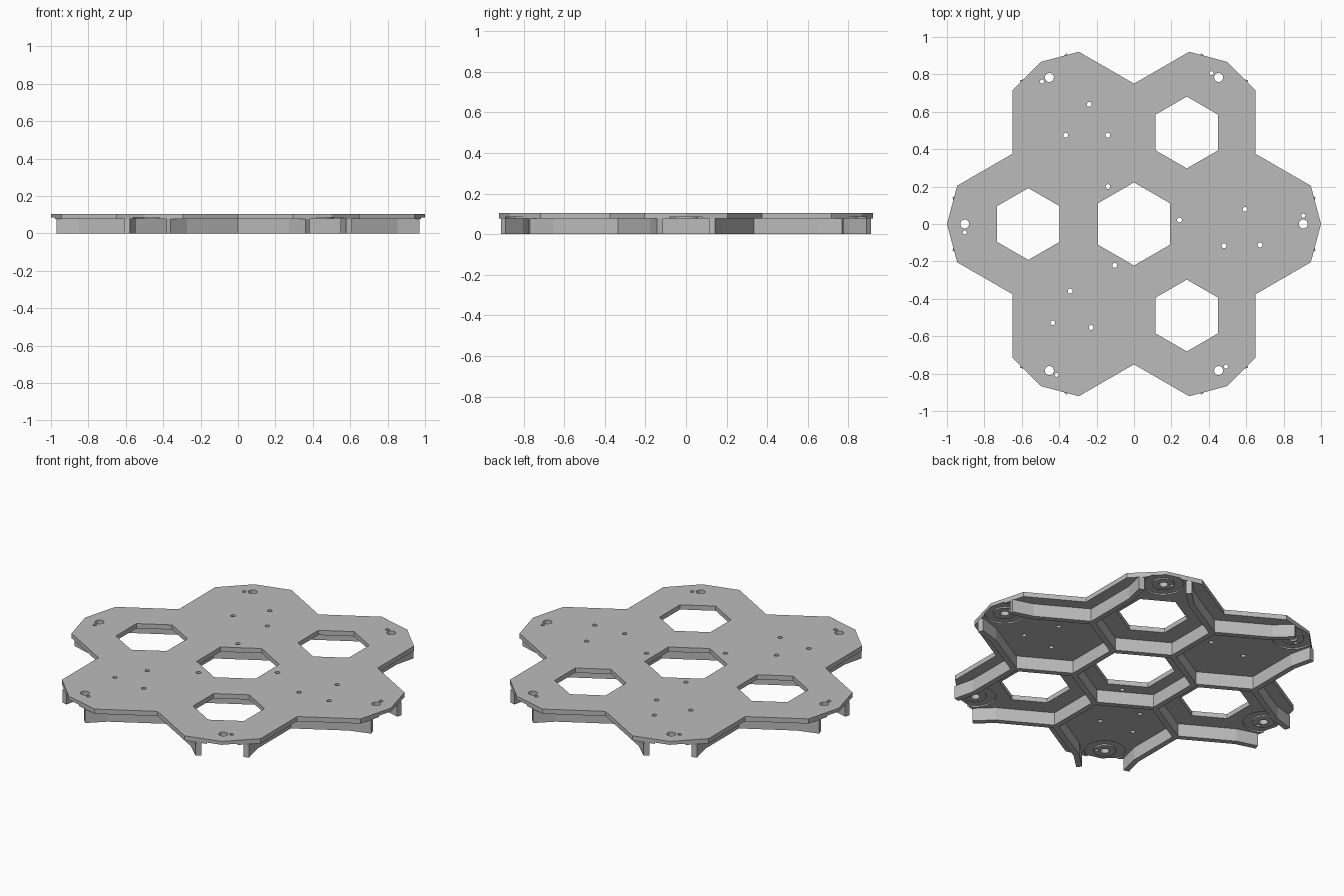
import bpy, bmesh, math
from mathutils import Vector, Matrix

cube = bpy.data.objects.get("Cube")
if cube:
    bpy.data.objects.remove(cube, do_unlink=True)

TOP, UNDER = 0.104, 0.076      # plate faces
PITCH = 0.565                  # distance between cell centres
CORNER = PITCH / math.sqrt(3)  # cell corner radius
WALL = 0.032                   # rib thickness

grey = bpy.data.materials.new("mid_grey")
grey.use_nodes = True
grey.diffuse_color = (0.5, 0.5, 0.5, 1)
grey.node_tree.nodes["Principled BSDF"].inputs["Base Color"].default_value = (0.5, 0.5, 0.5, 1)


def turn(x, y, degrees):
    return Matrix.Rotation(math.radians(degrees), 2) @ Vector((x, y))


def prism(bm, points, low, high):
    """Extrude a counter-clockwise outline between two heights."""
    base = bm.faces.new([bm.verts.new((x, y, low)) for x, y in points])
    base.normal_flip()
    made = bmesh.ops.extrude_face_region(bm, geom=[base], use_keep_orig=True)
    verts = [v for v in made["geom"] if isinstance(v, bmesh.types.BMVert)]
    bmesh.ops.translate(bm, vec=(0, 0, high - low), verts=verts)


def ring(centre, radius, sides, start=0):
    return [Vector(centre) + turn(radius, 0, start + 360 * i / sides) for i in range(sides)]


def finish(bm, name):
    bmesh.ops.recalc_face_normals(bm, faces=bm.faces)
    mesh = bpy.data.meshes.new(name)
    bm.to_mesh(mesh)
    bm.free()
    mesh.materials.append(grey)
    obj = bpy.data.objects.new(name, mesh)
    bpy.context.collection.objects.link(obj)
    return obj


def cut(obj, cutter):
    mod = obj.modifiers.new("cut", "BOOLEAN")
    mod.operation, mod.solver, mod.object = "DIFFERENCE", "EXACT", cutter
    bpy.context.view_layer.objects.active = obj
    bpy.ops.object.modifier_apply(modifier=mod.name)
    bpy.data.objects.remove(cutter, do_unlink=True)


# Six-lobed plate outline
outline = []
for k in range(6):
    for x, y in ((0.945, -0.205), (1.0, 0), (0.945, 0.205), (0.65, 0.375)):
        outline.append(turn(x, y, 60 * k))
bm = bmesh.new()
prism(bm, outline, UNDER, TOP)
plate = finish(bm, "plate")

# Shallow round recesses under each lobe
bm = bmesh.new()
for k in range(6):
    prism(bm, ring(turn(0.905, 0, 60 * k), 0.11, 32), 0, UNDER + 0.008)
cut(plate, finish(bm, "recess_cutter"))

# Hexagonal openings, bolt holes, pin holes and small fixing holes
bm = bmesh.new()
prism(bm, ring((0, 0), 0.222, 6, 30), 0, 0.2)
for k in range(3):
    prism(bm, ring(turn(PITCH, 0, 60 + 120 * k), 0.192, 6, 30), 0, 0.2)
    for x, y in ((-0.24, 0.64), (-0.365, 0.475), (-0.14, 0.475), (-0.14, 0.2)):
        prism(bm, ring(turn(x, y, 120 * k), 0.013, 16), 0, 0.2)
for k in range(6):
    prism(bm, ring(turn(0.905, 0, 60 * k), 0.024, 24), 0, 0.2)
    prism(bm, ring(turn(0.905, 0.045, 60 * k), 0.011, 16), 0, 0.2)
cut(plate, finish(bm, "hole_cutter"))

# Raised collars around the bolt holes
bm = bmesh.new()
for k in range(6):
    prism(bm, ring(turn(0.905, 0, 60 * k), 0.06, 32), UNDER, UNDER + 0.009)
collars = finish(bm, "bolt_collars")
bm = bmesh.new()
for k in range(6):
    prism(bm, ring(turn(0.905, 0, 60 * k), 0.024, 24), 0, 0.2)
    prism(bm, ring(turn(0.905, 0.045, 60 * k), 0.011, 16), 0, 0.2)
cut(collars, finish(bm, "collar_cutter"))


# Honeycomb ribs below the plate
def rib(bm, a, b, grow_a, grow_b):
    along = (b - a).normalized()
    side = Vector((-along.y, along.x)) * WALL / 2
    a, b = a - along * grow_a, b + along * grow_b
    prism(bm, [a - side, b - side, b + side, a + side], 0, UNDER)


bm = bmesh.new()
mitre = WALL / 2 * math.tan(math.radians(30))
for k in range(6):
    inner = turn(CORNER, 0, 30 + 60 * k)
    following = turn(CORNER, 0, 90 + 60 * k)
    outer = turn(2 * CORNER, 0, 30 + 60 * k)
    rib(bm, inner, following, mitre, mitre)
    rib(bm, inner, outer, 0, mitre)
    for sign in (-1, 1):
        lobe = 30 + sign * 30 + 60 * k
        bend = turn(1.5 * PITCH, -sign * CORNER / 2, lobe)
        end = turn(0.966, -sign * 0.128, lobe)
        rib(bm, outer, bend, mitre, 0.003)
        rib(bm, bend, end, 0.003, 0)
finish(bm, "ribs")
